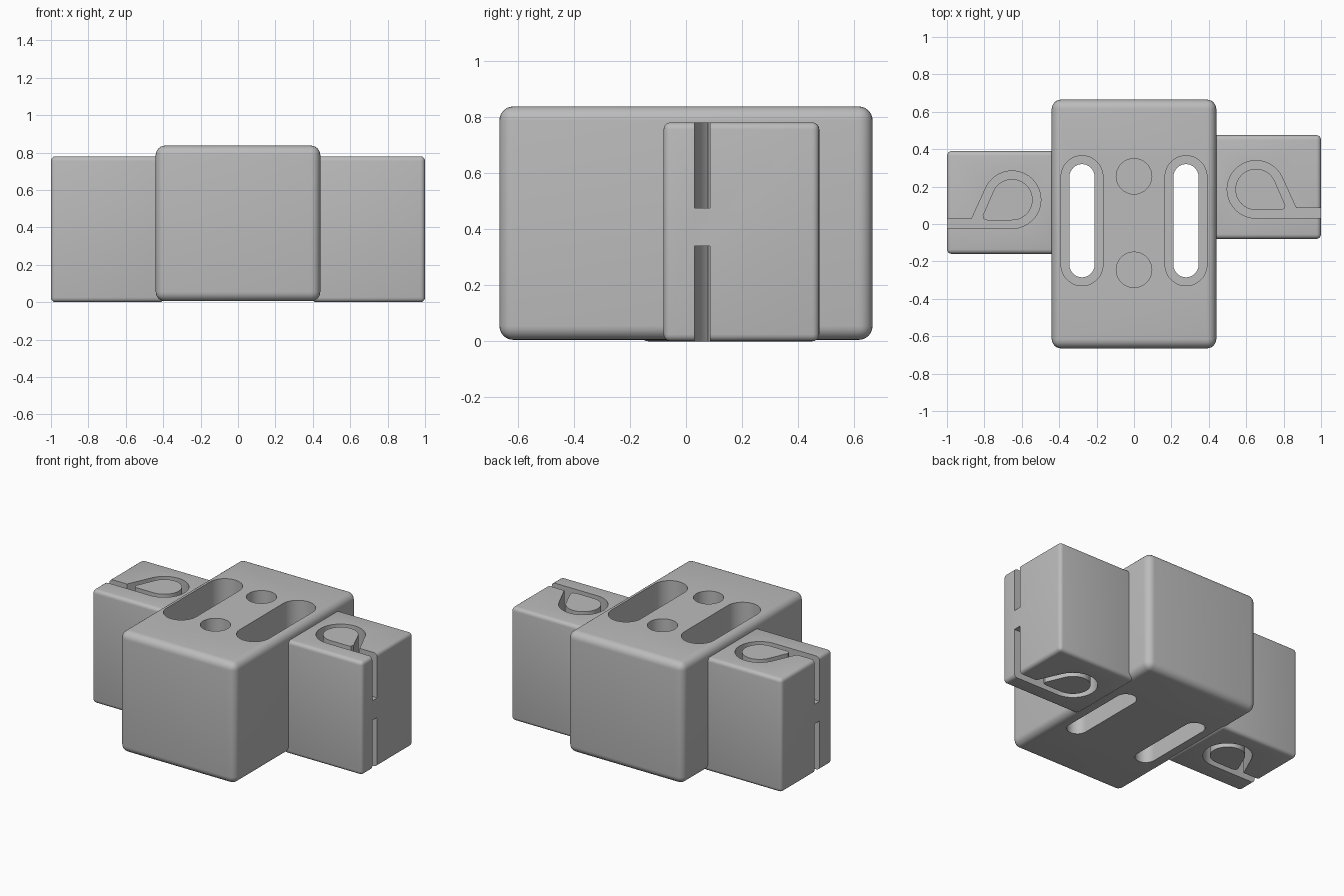
import bpy, bmesh
from math import cos, sin, radians

if "Cube" in bpy.data.objects:
    bpy.data.objects.remove(bpy.data.objects["Cube"], do_unlink=True)

grey = bpy.data.materials.new("plain grey")
grey.use_nodes = True
colour = (0.5, 0.5, 0.5, 1)
grey.diffuse_color = colour
grey.node_tree.nodes["Principled BSDF"].inputs["Base Color"].default_value = colour


def finish(name, bm):
    bmesh.ops.recalc_face_normals(bm, faces=bm.faces)
    mesh = bpy.data.meshes.new(name)
    bm.to_mesh(mesh)
    bm.free()
    mesh.materials.append(grey)
    ob = bpy.data.objects.new(name, mesh)
    bpy.context.collection.objects.link(ob)
    return ob


def prism(name, points, z0, z1):
    bm = bmesh.new()
    face = bm.faces.new([bm.verts.new((x, y, z0)) for x, y in points])
    out = bmesh.ops.extrude_face_region(bm, geom=[face])
    for v in out["geom"]:
        if isinstance(v, bmesh.types.BMVert):
            v.co.z = z1
    return finish(name, bm)


def rounded_box(name, x, y, z, radius, segments):
    bm = bmesh.new()
    bmesh.ops.create_cube(bm, size=1)
    for v in bm.verts:
        v.co = [r[0] if c < 0 else r[1] for c, r in zip(v.co, (x, y, z))]
    bmesh.ops.bevel(bm, geom=bm.edges[:], offset=radius, segments=segments,
                    profile=0.5, affect='EDGES')
    return finish(name, bm)


def arc(cx, cy, r, start, end, steps=32):
    angles = [radians(start + (end - start) * i / steps) for i in range(steps + 1)]
    return [(cx + r * cos(a), cy + r * sin(a)) for a in angles]


def slot(cx, y0, y1, r):
    return arc(cx, y1 - r, r, 0, 180) + arc(cx, y0 + r, r, 180, 360)


def activate(ob):
    bpy.ops.object.select_all(action='DESELECT')
    ob.select_set(True)
    bpy.context.view_layer.objects.active = ob


def smooth(ob):
    activate(ob)
    bpy.ops.object.shade_smooth_by_angle(angle=radians(30))


def carve(ob, cutters):
    activate(ob)
    for cutter in cutters:
        cutter.hide_render = True
        mod = ob.modifiers.new("cut", 'BOOLEAN')
        mod.operation = 'DIFFERENCE'
        mod.solver = 'EXACT'
        mod.object = cutter
        bpy.ops.object.modifier_apply(modifier=mod.name)
        bpy.data.objects.remove(cutter, do_unlink=True)
    smooth(ob)


# Central block with two stepped through slots and two blind round holes
body = rounded_box("body", (-0.44, 0.44), (-0.665, 0.665), (0.005, 0.837), 0.05, 6)
cuts = []
for x in (-0.278, 0.278):
    cuts.append(prism("slot_recess", slot(x, -0.33, 0.365, 0.112), 0.2, 1))
    cuts.append(prism("slot_through", slot(x, -0.285, 0.32, 0.067), -0.1, 0.5))
for y in (-0.245, 0.255):
    cuts.append(prism("round_hole", arc(0, y, 0.095, 0, 348.75, 31), 0.5, 1))
carve(body, cuts)

# Side blocks, each with a looped channel in the top and bottom around a teardrop core
channel = arc(0, 0, 0.154, 25, 270) + [(0.5, -0.154), (0.5, -0.1), (0.215, -0.1)]
teardrop = arc(0, 0, 0.11, 25, 270) + [(0.135, -0.11), (0.152, -0.103), (0.157, -0.085)]
for side, s, cy, y in (("left", 1, 0.185, (-0.08, 0.475)),
                       ("right", -1, 0.13, (-0.16, 0.39))):
    x = sorted((s * 0.395, s))
    block = rounded_box(side + "_block", x, y, (0, 0.78), 0.025, 4)

    def place(points):
        return [(s * (0.652 + px), cy + py) for px, py in points]

    carve(block, [prism("channel_top", place(channel), 0.475, 1),
                  prism("channel_bottom", place(channel), -0.1, 0.34)])
    smooth(prism(side + "_core", place(teardrop), 0, 0.78))
